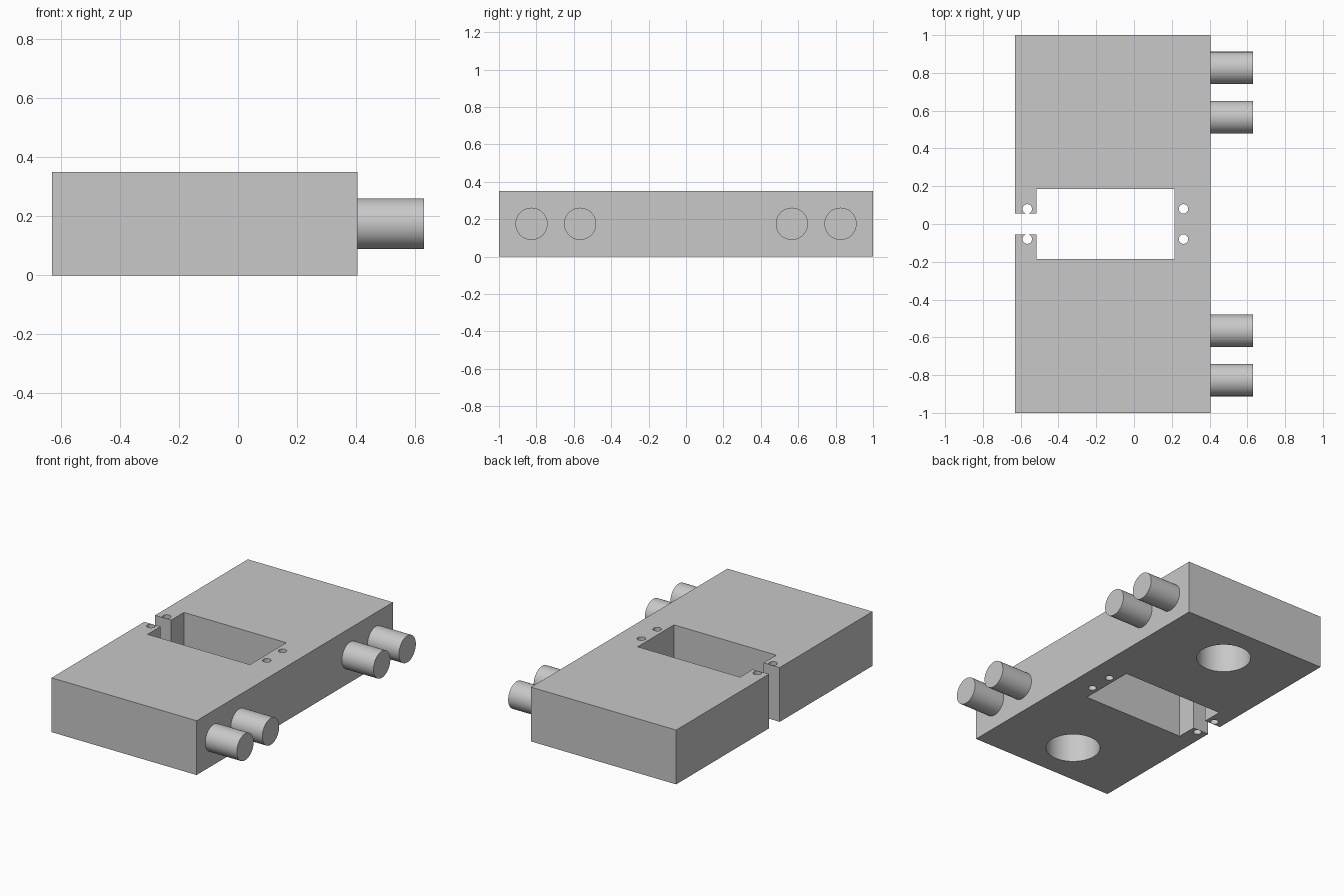
import bpy
import bmesh
import math
from mathutils import Matrix, Vector

if "Cube" in bpy.data.objects:
    bpy.data.objects.remove(bpy.data.objects["Cube"], do_unlink=True)

grey = bpy.data.materials.new("light_grey")
grey.use_nodes = True
colour = (0.58, 0.58, 0.58, 1)
grey.diffuse_color = colour
grey.node_tree.nodes["Principled BSDF"].inputs["Base Color"].default_value = colour

LEFT, RIGHT, HEIGHT = -0.63, 0.405, 0.35


def add_object(name, bm):
    bmesh.ops.recalc_face_normals(bm, faces=bm.faces)
    mesh = bpy.data.meshes.new(name)
    bm.to_mesh(mesh)
    bm.free()
    mesh.materials.append(grey)
    obj = bpy.data.objects.new(name, mesh)
    bpy.context.collection.objects.link(obj)
    return obj


def add_cylinder(bm, start, end, radius, sides):
    start, end = Vector(start), Vector(end)
    axis = end - start
    turn = axis.to_track_quat("Z", "Y").to_matrix().to_4x4()
    bmesh.ops.create_cone(bm, cap_ends=True, segments=sides, radius1=radius,
                          radius2=radius, depth=axis.length,
                          matrix=Matrix.Translation((start + end) / 2) @ turn)


def smooth(obj):
    bpy.ops.object.select_all(action="DESELECT")
    obj.select_set(True)
    bpy.context.view_layer.objects.active = obj
    bpy.ops.object.shade_smooth_by_angle(angle=math.radians(30))


# Block: C-shaped profile, mirrored about the slot and extruded upward
half = [(RIGHT, 1), (LEFT, 1), (LEFT, 0.055), (-0.515, 0.055),
        (-0.515, 0.185), (0.215, 0.185)]
outline = half + [(x, -y) for x, y in reversed(half)]
bm = bmesh.new()
base = bm.faces.new([bm.verts.new((x, y, 0)) for x, y in outline])
top = bmesh.ops.extrude_face_region(bm, geom=[base])["geom"]
bmesh.ops.translate(bm, vec=(0, 0, HEIGHT),
                    verts=[v for v in top if isinstance(v, bmesh.types.BMVert)])
block = add_object("block", bm)

# Small through holes beside the window and blind sockets underneath
bm = bmesh.new()
for side in (-1, 1):
    for x in (-0.565, 0.262):
        add_cylinder(bm, (x, side * 0.08, -0.1), (x, side * 0.08, HEIGHT + 0.1), 0.025, 32)
    add_cylinder(bm, (-0.113, side * 0.707, -0.1), (-0.113, side * 0.707, 0.26), 0.163, 64)
cutter = add_object("hole_cutter", bm)
cutter.hide_render = True

cut = block.modifiers.new("holes", "BOOLEAN")
cut.operation = "DIFFERENCE"
cut.solver = "EXACT"
cut.object = cutter
bpy.context.view_layer.objects.active = block
bpy.ops.object.modifier_apply(modifier=cut.name)
bpy.data.objects.remove(cutter, do_unlink=True)
smooth(block)

# Four round pegs on the left side
for end, side in (("front", -1), ("back", 1)):
    for place, y in (("inner", 0.566), ("outer", 0.826)):
        bm = bmesh.new()
        add_cylinder(bm, (RIGHT, side * y, HEIGHT / 2), (0.63, side * y, HEIGHT / 2), 0.086, 64)
        smooth(add_object(f"{end}_{place}_peg", bm))
